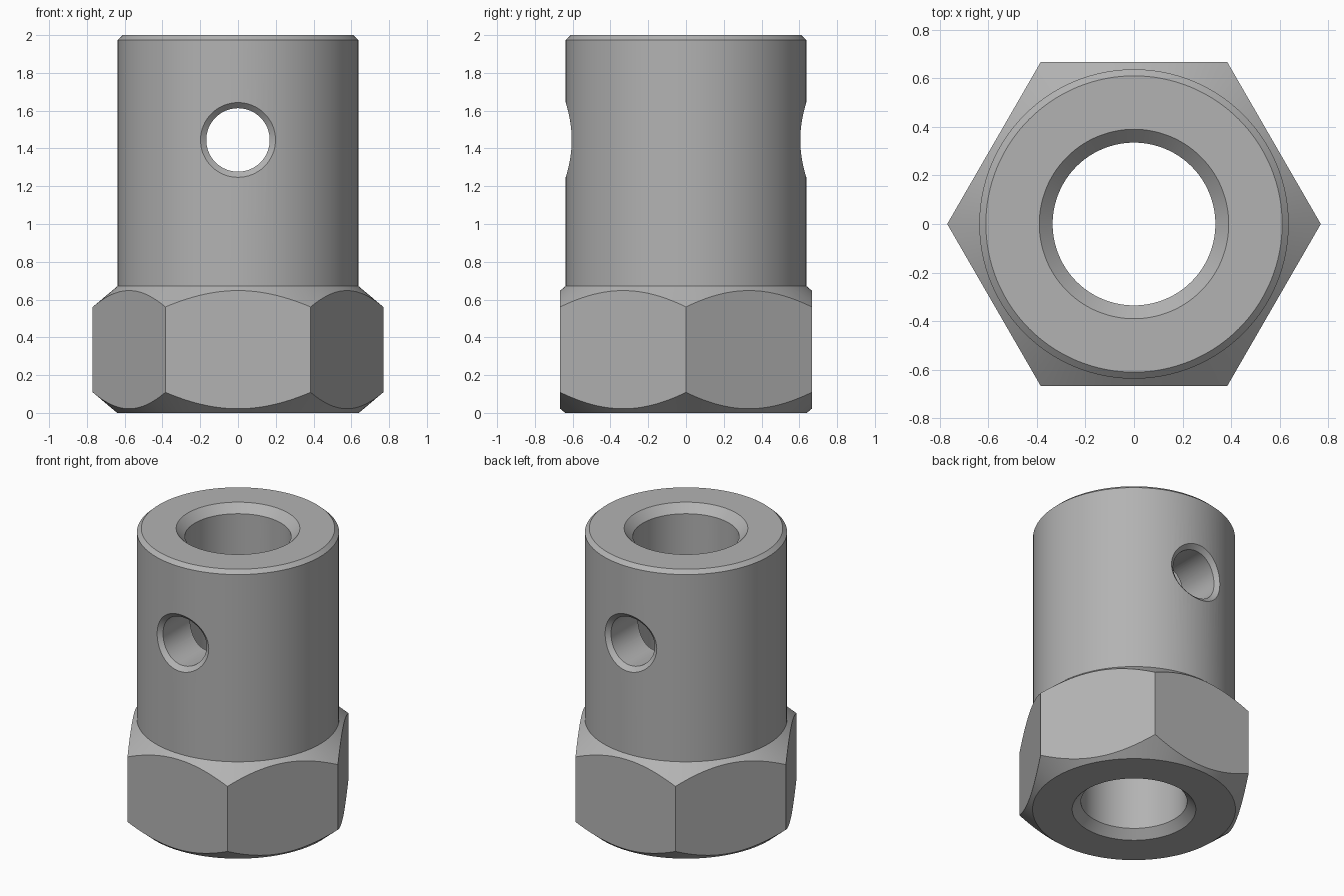
import bpy, bmesh
from math import sin, cos, pi, sqrt, radians

old = bpy.data.objects.get("Cube")
if old:
    bpy.data.objects.remove(old, do_unlink=True)

STEEL = (0.45, 0.45, 0.45, 1)
BARREL_R, BORE_R, RIM_R, HOLE_R, HOLE_Z = 0.637, 0.335, 0.39, 0.168, 1.445

steel = bpy.data.materials.new("grey steel")
steel.use_nodes = True
steel.diffuse_color = STEEL
steel.node_tree.nodes["Principled BSDF"].inputs["Base Color"].default_value = STEEL


def loft(name, rings, closed=False):
    """Skin equal-length rings of points; cap the ends or join them up."""
    bm = bmesh.new()
    rows = [[bm.verts.new(p) for p in ring] for ring in rings]
    n = len(rows[0])
    pairs = list(zip(rows, rows[1:]))
    if closed:
        pairs.append((rows[-1], rows[0]))
    else:
        bm.faces.new(rows[0])
        bm.faces.new(rows[-1])
    for a, b in pairs:
        for i in range(n):
            j = (i + 1) % n
            bm.faces.new((a[i], a[j], b[j], b[i]))
    bmesh.ops.recalc_face_normals(bm, faces=bm.faces)
    mesh = bpy.data.meshes.new(name)
    bm.to_mesh(mesh)
    bm.free()
    mesh.materials.append(steel)
    obj = bpy.data.objects.new(name, mesh)
    bpy.context.collection.objects.link(obj)
    return obj


def circle(r, z, n):
    return [(r * cos(2 * pi * i / n), r * sin(2 * pi * i / n), z) for i in range(n)]


def cut(obj, cutter, operation):
    mod = obj.modifiers.new(cutter.name, 'BOOLEAN')
    mod.operation, mod.object, mod.solver = operation, cutter, 'EXACT'
    bpy.ops.object.select_all(action='DESELECT')
    bpy.context.view_layer.objects.active = obj
    obj.select_set(True)
    bpy.ops.object.modifier_apply(modifier=mod.name)
    bpy.data.objects.remove(cutter, do_unlink=True)


# Turned body: bore with countersinks, chamfered flange, barrel
profile = [(BORE_R, 0.055), (RIM_R, 0), (0.64, 0), (0.8, 0.135), (0.8, 0.535),
           (BARREL_R, 0.672), (BARREL_R, 1.975), (0.61, 2), (RIM_R, 2), (BORE_R, 1.945)]
body = loft("hex_base_sleeve", [circle(r, z, 128) for r, z in profile], closed=True)

# Hexagonal flats on the flange
hex_prism = loft("hex_prism", [circle(0.769, z, 6) for z in (-0.5, 2.5)])
cut(body, hex_prism, 'INTERSECT')


# Cross hole, its edge chamfer following the curved barrel wall
def hole_ring(r, side, offset=None):
    ring = []
    for i in range(64):
        x, z = r * cos(2 * pi * i / 64), r * sin(2 * pi * i / 64)
        y = 1 if offset is None else sqrt(BARREL_R ** 2 - x * x) + offset
        ring.append((x, side * y, HOLE_Z + z))
    return ring


wide = HOLE_R + 0.06
front = [hole_ring(wide, -1), hole_ring(wide, -1, 0.03), hole_ring(HOLE_R, -1, -0.03)]
back = [hole_ring(HOLE_R, 1, -0.03), hole_ring(wide, 1, 0.03), hole_ring(wide, 1)]
cut(body, loft("cross_hole", front + back), 'DIFFERENCE')

bpy.ops.object.shade_smooth_by_angle(angle=radians(20))
